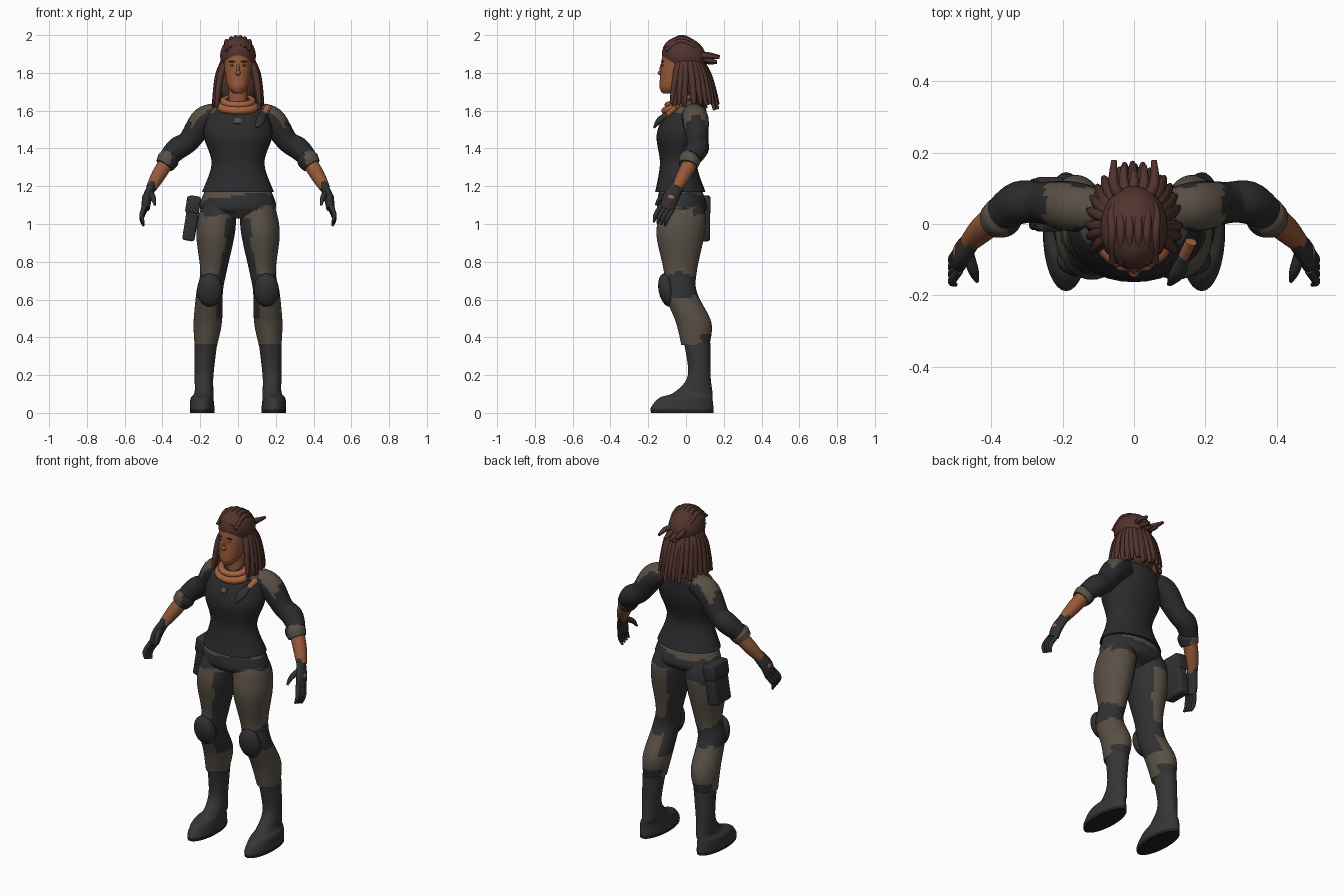
import bpy, bmesh, math, random
from mathutils import Vector, Matrix

random.seed(4)
if "Cube" in bpy.data.objects:
    bpy.data.objects.remove(bpy.data.objects["Cube"])


def material(name, red, green, blue):
    made = bpy.data.materials.new(name)
    made.use_nodes = True
    made.diffuse_color = (red, green, blue, 1)
    shader = next(node for node in made.node_tree.nodes if node.type == 'BSDF_PRINCIPLED')
    shader.inputs["Base Color"].default_value = made.diffuse_color
    return made


shirt = material("shirt black", .024, .024, .026)
olive = material("olive cloth", .1, .08, .06)
charcoal = material("charcoal cloth", .03, .03, .032)
leather = material("boot leather", .036, .036, .037)
rubber = material("sole rubber", .015, .015, .015)
skin = material("skin", .31, .1, .04)
orange = material("scarf orange", .37, .12, .05)
brown = material("hair brown", .085, .034, .027)
lip = material("lips", .22, .06, .04)
pale = material("eye grey", .2, .19, .16)

ALONG_X, ALONG_Y, UP = Vector((1, 0, 0)), Vector((0, 1, 0)), Vector((0, 0, 1))


def finish(name, bm, materials, rule=None):
    """Turn a bmesh into a smooth object, choosing face colours by rule."""
    bmesh.ops.recalc_face_normals(bm, faces=bm.faces[:])
    bm.normal_update()
    if rule:
        for face in bm.faces:
            face.material_index = int(rule(face.calc_center_median(), face.normal))
    mesh = bpy.data.meshes.new(name)
    bm.to_mesh(mesh)
    bm.free()
    for each in materials:
        mesh.materials.append(each)
    obj = bpy.data.objects.new(name, mesh)
    bpy.context.collection.objects.link(obj)
    bpy.ops.object.select_all(action='DESELECT')
    obj.select_set(True)
    bpy.context.view_layer.objects.active = obj
    bpy.ops.object.shade_smooth_by_angle(angle=math.radians(50))


def spline(points, steps):
    """Smooth curve through tuples of any size."""
    padded = [points[0], *points, points[-1]]
    curve = []
    for before, start, end, after in zip(padded, padded[1:], padded[2:], padded[3:]):
        for step in range(steps):
            t = step / steps
            curve.append([b + t / 2 * (c - a + t * (2 * a - 5 * b + 4 * c - d + t * (3 * (b - c) + d - a)))
                          for a, b, c, d in zip(before, start, end, after)])
    return curve + [points[-1]]


def loft(name, points, materials, rule=None, axis=None, flat=1, sides=32, steps=6):
    """Skin rings (x, y, z, width, optional depth); level rings unless axis is given."""
    rings = spline([p if len(p) > 4 else (*p, p[3] * flat) for p in points], steps)
    bm = bmesh.new()
    loops = []
    for i, (x, y, z, width, depth) in enumerate(rings):
        across, through = ALONG_X, ALONG_Y
        if axis:
            before, after = rings[max(i - 1, 0)], rings[min(i + 1, len(rings) - 1)]
            heading = (Vector(after[:3]) - Vector(before[:3])).normalized()
            across = heading.cross(axis).normalized()
            through = heading.cross(across)
        angles = [math.tau * k / sides for k in range(sides)]
        loops.append([bm.verts.new(Vector((x, y, z)) + across * width * math.cos(angle)
                                   + through * depth * math.sin(angle)) for angle in angles])
    for low, high in zip(loops, loops[1:]):
        for k in range(sides):
            bm.faces.new((low[k], low[k - 1], high[k - 1], high[k]))
    bm.faces.new(loops[0])
    bm.faces.new(loops[-1])
    finish(name, bm, materials, rule)


def column(name, rows, materials, **options):
    """Level loft centred on x = 0 from rows (z, y, half width)."""
    loft(name, [(0, y, z, width) for z, y, width in rows], materials, **options)


def ball(name, place, size, colour, tilt=0):
    bm = bmesh.new()
    matrix = Matrix.Translation(place) @ Matrix.Rotation(tilt, 4, 'X') @ Matrix.Diagonal((*size, 1))
    bmesh.ops.create_uvsphere(bm, u_segments=24, v_segments=14, radius=1, matrix=matrix)
    finish(name, bm, [colour])


def box(name, place, size, colour, turn, bevel):
    bm = bmesh.new()
    matrix = Matrix.Translation(place) @ turn @ Matrix.Diagonal((*size, 1))
    bmesh.ops.create_cube(bm, size=1, matrix=matrix)
    bmesh.ops.bevel(bm, geom=bm.edges[:], offset=bevel, segments=3, affect='EDGES', profile=.5)
    finish(name, bm, [colour])


def scarf_fold(name, height, radius, thick):
    """Closed ring around the neck, dipping at the front."""
    angles = [math.tau * k / 24 for k in range(25)]
    loft(name, [(radius * math.cos(a), radius * .8 * math.sin(a) - .035, height + .02 * math.sin(a), thick)
                for a in angles], [orange], axis=UP, sides=12, steps=2)


# Torso: fitted shirt with olive shoulder tops, badge and chest sheath
column("shirt", [(1.17, -.03, .19), (1.32, -.04, .14), (1.46, -.03, .18), (1.55, -.01, .17),
                 (1.62, .01, .13), (1.67, 0, .06)], [shirt, olive], flat=.7, steps=8,
       rule=lambda c, n: c.z > 1.59 and abs(c.x) > .09 and c.y > -.05)
box("chest_badge", (0, -.135, 1.545), (.036, .009, .032), olive, Matrix.Rotation(-.5, 4, 'X'), .002)
loft("chest_sheath", [(.14, -.09, 1.59, .015), (.12, -.14, 1.55, .025), (.1, -.17, 1.51, .008)],
     [charcoal], axis=ALONG_Y, flat=.6, sides=12)
loft("chest_strap", [(.16, -.05, 1.62, .018), (.13, -.11, 1.57, .015)], [orange],
     axis=ALONG_Y, flat=.8, sides=12)


# Trousers: olive with a slanted belt panel, inner-leg panels and knee bands
def trouser_rule(c, n):
    wobble = .012 * math.sin(40 * c.y + 25 * c.z)
    droop = .05 if c.y > .04 else 0
    belt = 1.07 - droop < c.z - .12 * c.x + wobble < 1.14
    knee = .61 < c.z + .1 * c.y + wobble < .73
    inner = .5 < c.z < 1.03 and math.copysign(n.x, n.x * c.x) < 5 * wobble - .55
    low_back = c.z < .41 + wobble and c.y > .08
    return belt or knee or inner or low_back


column("trouser_hips", [(1.19, -.03, .17), (1.08, -.02, .2), (1.03, -.02, .1)], [olive, charcoal],
       rule=trouser_rule, flat=.65, steps=10)

for label, side in (("left", 1), ("right", -1)):
    def limb(part, rings, materials, **options):
        loft(label + "_" + part, [(side * x, *rest) for x, *rest in rings], materials, **options)

    def bead(part, place, size, colour, tilt=0):
        x, y, z = place
        ball(label + "_" + part, (side * x, y, z), size, colour, tilt)

    # Leg and boot
    limb("trouser_leg", [(.1, -.02, 1.12, .08), (.11, -.02, 1.04, .1), (.12, -.03, .93, .1), (.13, -.03, .75, .07),
                         (.15, -.03, .64, .07), (.16, .04, .48, .075), (.17, .05, .36, .06)],
         [olive, charcoal], rule=trouser_rule, flat=1.25, steps=9, sides=40)
    bead("knee_pad", (.15, -.1, .65), (.067, .045, .09), charcoal, .2)
    limb("boot", [(.17, .06, .37, .06, .07), (.18, .07, .2, .05, .06), (.18, .04, .11, .05, .1),
                  (.19, 0, .08, .06, .14), (.19, -.02, .03, .065, .165), (.19, -.02, 0, .065, .165)],
         [leather, rubber], rule=lambda c, n: c.z < .016)

    # Arm, rolled sleeve and forearm
    limb("sleeve", [(.1, .04, 1.58, .06), (.18, .05, 1.55, .07), (.26, .06, 1.44, .058), (.32, .06, 1.4, .06),
                    (.37, .03, 1.35, .05)], [shirt, olive], axis=ALONG_Y,
         rule=lambda c, n: .11 < abs(c.x) < .25 and n.z + abs(n.x) > .6)
    limb("rolled_cuff", [(.36, .03, 1.36, .05), (.37, .02, 1.34, .058), (.39, .01, 1.31, .05)],
         [olive, shirt], axis=ALONG_Y, rule=lambda c, n: side * n.x < -.3)
    limb("forearm", [(.37, .03, 1.34, .04), (.42, -.01, 1.26, .038), (.46, -.05, 1.19, .028)],
         [skin], axis=ALONG_Y)

    # Gloved hand with four fingers and a thumb
    limb("glove_palm", [(.45, -.04, 1.21, .035), (.48, -.08, 1.14, .042), (.49, -.1, 1.08, .038)],
         [charcoal], axis=ALONG_X, flat=.6, sides=20)
    bead("glove_patch", (.5, -.08, 1.14), (.008, .02, .015), orange)
    for finger in range(4):
        y, z = .02 * finger - .13, 1.1 - .007 * finger
        limb("finger", [(.49, y, z, .013), (.51, y - .03, z - .05, .012), (.5, y - .04, z - .09, .006)],
             [charcoal], axis=ALONG_X, sides=10)
    limb("thumb", [(.47, -.07, 1.17, .018), (.45, -.13, 1.14, .015), (.44, -.16, 1.1, .006)],
         [charcoal], axis=ALONG_X, sides=10)

    # Eye, brow and ear
    bead("eye", (.03, -.123, 1.84), (.014, .006, .006), pale)
    bead("iris", (.03, -.128, 1.84), (.005, .003, .005), rubber)
    bead("brow", (.03, -.124, 1.86), (.02, .008, .004), brown)
    bead("ear", (.08, -.03, 1.82), (.01, .02, .03), skin)

# Hip pouch with a flap
lean = Matrix.Rotation(.16, 4, 'Y')
box("hip_pouch", (-.245, .055, 1.03), (.066, .145, .24), charcoal, lean, .014)
box("hip_pouch_flap", (-.238, .055, 1.1), (.074, .152, .09), charcoal, lean, .012)

# Neck, scarf and head
column("neck", [(1.58, 0, .06), (1.65, -.02, .05), (1.74, -.02, .05)], [skin])
scarf_fold("scarf_lower", 1.62, .093, .021)
scarf_fold("scarf_upper", 1.65, .076, .018)
column("head", [(1.69, -.09, .025), (1.72, -.08, .05), (1.77, -.06, .065), (1.86, -.04, .075),
                (1.92, -.035, .07), (1.95, -.03, .05)], [skin], flat=1.2)
ball("nose", (0, -.13, 1.8), (.015, .02, .014), skin)
ball("nose_bridge", (0, -.127, 1.825), (.009, .013, .03), skin, -.15)
ball("mouth", (0, -.13, 1.75), (.024, .009, .008), lip)
ball("chin", (0, -.115, 1.71), (.026, .02, .018), skin)

# Swept-back hair with two layers of hanging locks
ball("hair_cap", (0, -.01, 1.89), (.095, .12, .1), brown, -.4)
ball("hair_mass", (0, .06, 1.75), (.1, .06, .13), brown)
for count, tightness in ((19, 1), (13, .88)):
    for k in range(count):
        angle = math.radians(-25 + 230 * k / (count - 1)) + random.uniform(-.05, .05)
        length = random.uniform(.23, .27)
        lock = []
        for t in (0, .3, .7, 1):
            spread = .07 + .06 * tightness * math.sqrt(t)
            lock.append((spread * math.cos(angle), (spread + .04 * t) * math.sin(angle),
                         1.87 - length * t, .018 - .01 * t ** 3))
        loft("hair_lock", lock, [brown], axis=ALONG_X, sides=8, steps=4)

# Tied-back tufts and braided rows on the crown
for k in range(5):
    x, rise = .028 * (k - 2), random.uniform(-.02, .02)
    loft("tied_tuft", [(x / 2, .06, 1.89, .016), (x, .11, 1.88 + rise, .015),
                       (x, .15 + abs(x) / 2, 1.87 + rise, .008)], [brown], axis=ALONG_X, sides=8)
for k in range(6):
    x = .024 * (k - 2.5)
    top = 1.99 - 6 * x * x
    loft("braided_row", [(x, -.11, top - .05, .009), (x, -.03, top, .012), (x, .04, top - .03, .012),
                         (x / 2, .08, 1.9, .009)], [brown], axis=ALONG_X, sides=8)
